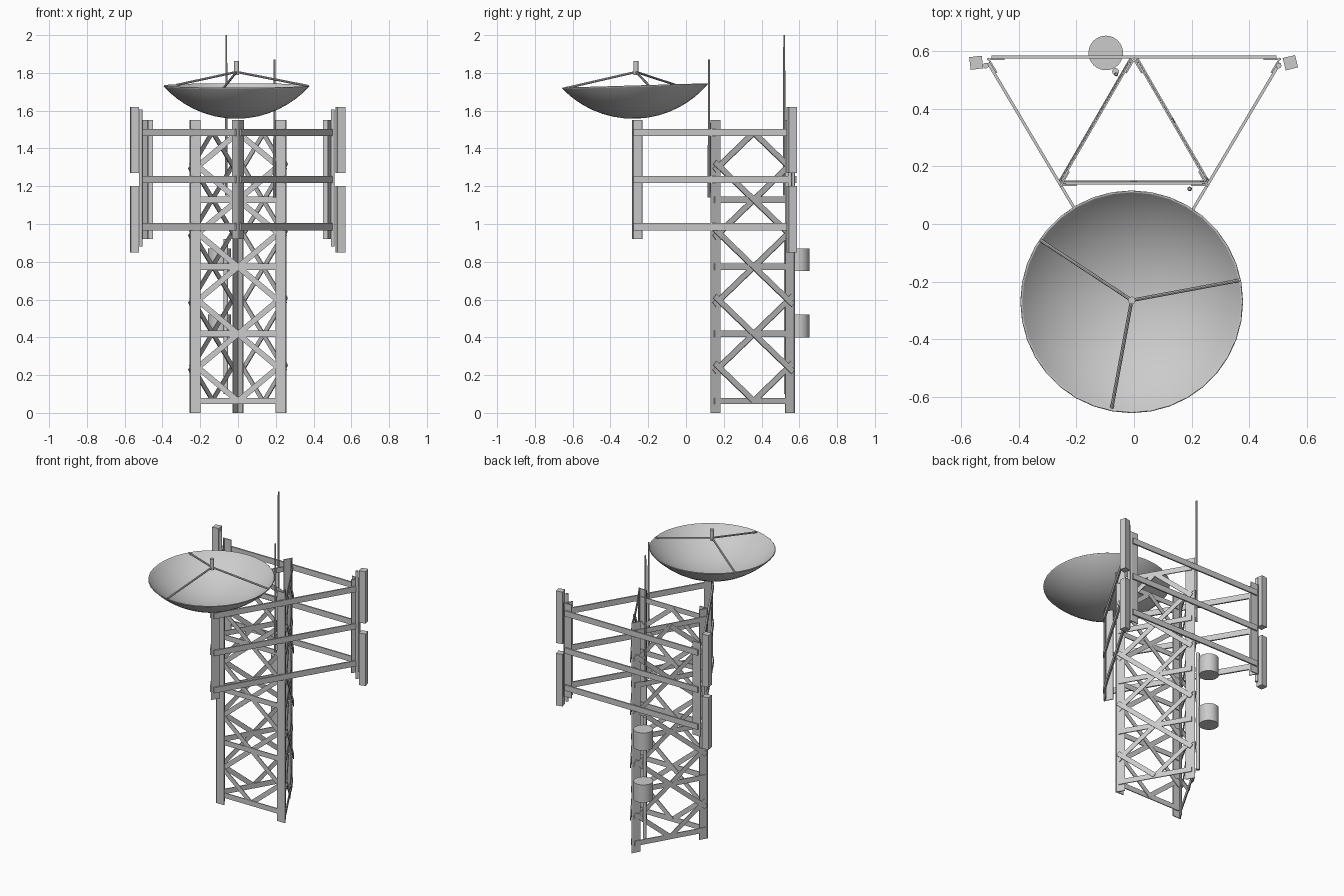
import bpy, bmesh, math
from mathutils import Vector, Matrix

if "Cube" in bpy.data.objects:
    bpy.data.objects.remove(bpy.data.objects["Cube"])

grey = bpy.data.materials.new("galvanised_grey")
grey.diffuse_color = (0.6, 0.6, 0.6, 1)
grey.use_nodes = True
grey.node_tree.nodes["Principled BSDF"].inputs["Base Color"].default_value = grey.diffuse_color


def finish(name, bm, smooth=False):
    bmesh.ops.recalc_face_normals(bm, faces=bm.faces[:])
    me = bpy.data.meshes.new(name)
    bm.to_mesh(me)
    bm.free()
    me.materials.append(grey)
    ob = bpy.data.objects.new(name, me)
    bpy.context.collection.objects.link(ob)
    if smooth:
        bpy.ops.object.select_all(action='DESELECT')
        ob.select_set(True)
        bpy.context.view_layer.objects.active = ob
        bpy.ops.object.shade_smooth_by_angle(angle=math.radians(35))
    return ob


def add_box(bm, size, matrix):
    bmesh.ops.create_cube(bm, size=1, matrix=matrix @ Matrix.Diagonal((*size, 1)))


def rod(name, p, q, r, r2=None, seg=12):
    p, q = Vector(p), Vector(q)
    rot = (q - p).to_track_quat('Z', 'Y').to_matrix().to_4x4()
    bm = bmesh.new()
    bmesh.ops.create_cone(bm, cap_ends=True, segments=seg, radius1=r, radius2=r2 or r,
                          depth=(q - p).length, matrix=Matrix.Translation((p + q) / 2) @ rot)
    return finish(name, bm, True)


def side_frames(corners):
    # One frame per triangle side: x along the side, y up, z outward
    for i in range(3):
        a, b = Vector((*corners[i], 0)), Vector((*corners[(i + 1) % 3], 0))
        t = (b - a).normalized()
        n = t.cross(Vector((0, 0, 1)))
        m = Matrix((t, Vector((0, 0, 1)), n)).transposed().to_4x4()
        yield i, Matrix.Translation((a + b) / 2) @ m, (b - a).length


def angle_legs(name, corners, z0, z1, w=0.06, th=0.006):
    # V-section legs: one flange at each end of each side
    bm = bmesh.new()
    for i, m, length in side_frames(corners):
        for s in (-1, 1):
            add_box(bm, (w, z1 - z0, th),
                    m @ Matrix.Translation((s * (length - w) / 2, (z0 + z1) / 2, -th / 2)))
    finish(name, bm)


# Lattice tower
tower = [(-0.258, 0.132), (0.258, 0.132), (0, 0.578)]
angle_legs("tower_legs", tower, 0, 1.55)
levels = [0.063 + 0.355 * k for k in range(5)]
flats, diagonals = bmesh.new(), bmesh.new()
for i, m, length in side_frames(tower):
    off = -0.009 if i == 0 else 0.003
    for z in levels:
        add_box(flats, (length - 0.04, 0.034, 0.006), m @ Matrix.Translation((0, z, off)))
    half = length / 2 - 0.045
    for z in levels[:-1]:
        mid = z + 0.1775
        for sx in (-1, 1):
            for sz in (-1, 1):
                p, q = Vector((0, mid + sz * 0.1775, 0)), Vector((sx * half, mid, 0))
                q += (q - p).normalized() * 0.035
                d, c = q - p, (p + q) / 2
                shift = 0.003 * sx * sz + (-0.004 if i == 0 else 0.004)
                add_box(diagonals, (d.length, 0.03, 0.005),
                        m @ Matrix.Translation((c.x, c.y, off + shift))
                        @ Matrix.Rotation(math.atan2(d.y, d.x), 4, 'Z'))
finish("tower_horizontal_braces", flats)
finish("tower_diagonal_braces", diagonals)

# Antenna frame: larger reversed triangle
frame = [(0, -0.285), (0.51, 0.575), (-0.51, 0.575)]
angle_legs("frame_posts", frame, 0.92, 1.55)
beams = bmesh.new()
for i, m, length in side_frames(frame):
    for z in (0.985, 1.235, 1.485):
        add_box(beams, (length - 0.03, 0.038, 0.01), m @ Matrix.Translation((0, z, 0.005)))
finish("frame_beams", beams)

# Panel antennas with their poles
for side, px, ax, ang in (("left", -0.515, -0.548, 7), ("right", 0.502, 0.543, 14)):
    rod(side + "_panel_pole", (px, 0.55, 0.88), (px, 0.55, 1.605), 0.01)
    bm = bmesh.new()
    for z in (1.025, 1.445):
        add_box(bm, (0.044, 0.044, 0.35),
                Matrix.Translation((ax, 0.56, z)) @ Matrix.Rotation(math.radians(ang), 4, 'Z'))
    finish(side + "_panel_antennas", bm)

# Dish: spherical cap, tilted slightly
R, H, SEG, RINGS = 0.385, 0.172, 36, 10
ball = (R * R + H * H) / (2 * H)
bm = bmesh.new()
prof = []
for k in range(RINGS + 1):
    r = R * math.sin(math.pi / 2 * k / RINGS) if k < RINGS else R
    prof.append(bm.verts.new((r, 0, ball - math.sqrt(ball * ball - r * r))))
edges = [bm.edges.new(e) for e in zip(prof, prof[1:])]
bmesh.ops.spin(bm, geom=prof + edges, cent=(0, 0, 0), axis=(0, 0, 1),
               angle=2 * math.pi, steps=SEG)
bmesh.ops.remove_doubles(bm, verts=bm.verts[:], dist=0.0005)
dish = finish("dish", bm, True)
dish.location = (-0.008, -0.265, 1.56)
dish.rotation_euler = (math.radians(1.7), 0, 0)
mod = dish.modifiers.new("thickness", 'SOLIDIFY')
mod.thickness = 0.005
mod.offset = 0

# Dish feed and its three struts
rod("dish_feed", (-0.008, -0.265, 1.79), (-0.008, -0.265, 1.863), 0.013)
for k, deg in enumerate((10.5, 146.6, 259.5)):
    a = math.radians(deg)
    y = 0.38 * math.sin(a)
    rod(f"dish_strut_{k + 1}", (-0.008 + 0.38 * math.cos(a), -0.265 + y, 1.73 + 0.03 * y),
        (-0.008, -0.265, 1.805), 0.006, seg=8)

# Whip antennas
rod("tall_whip", (-0.062, 0.52, 1.15), (-0.062, 0.52, 2.0), 0.007, 0.005, 10)
rod("short_whip", (0.193, 0.122, 1.14), (0.193, 0.122, 1.87), 0.008, 0.005, 10)

# Drum antennas on a pole by the rear leg
rod("drum_pole", (-0.064, 0.53, 0.1), (-0.064, 0.53, 0.92), 0.012)
for name, z in (("lower_drum", 0.40), ("upper_drum", 0.75)):
    rod(name, (-0.098, 0.594, z), (-0.098, 0.594, z + 0.12), 0.06, seg=32)
